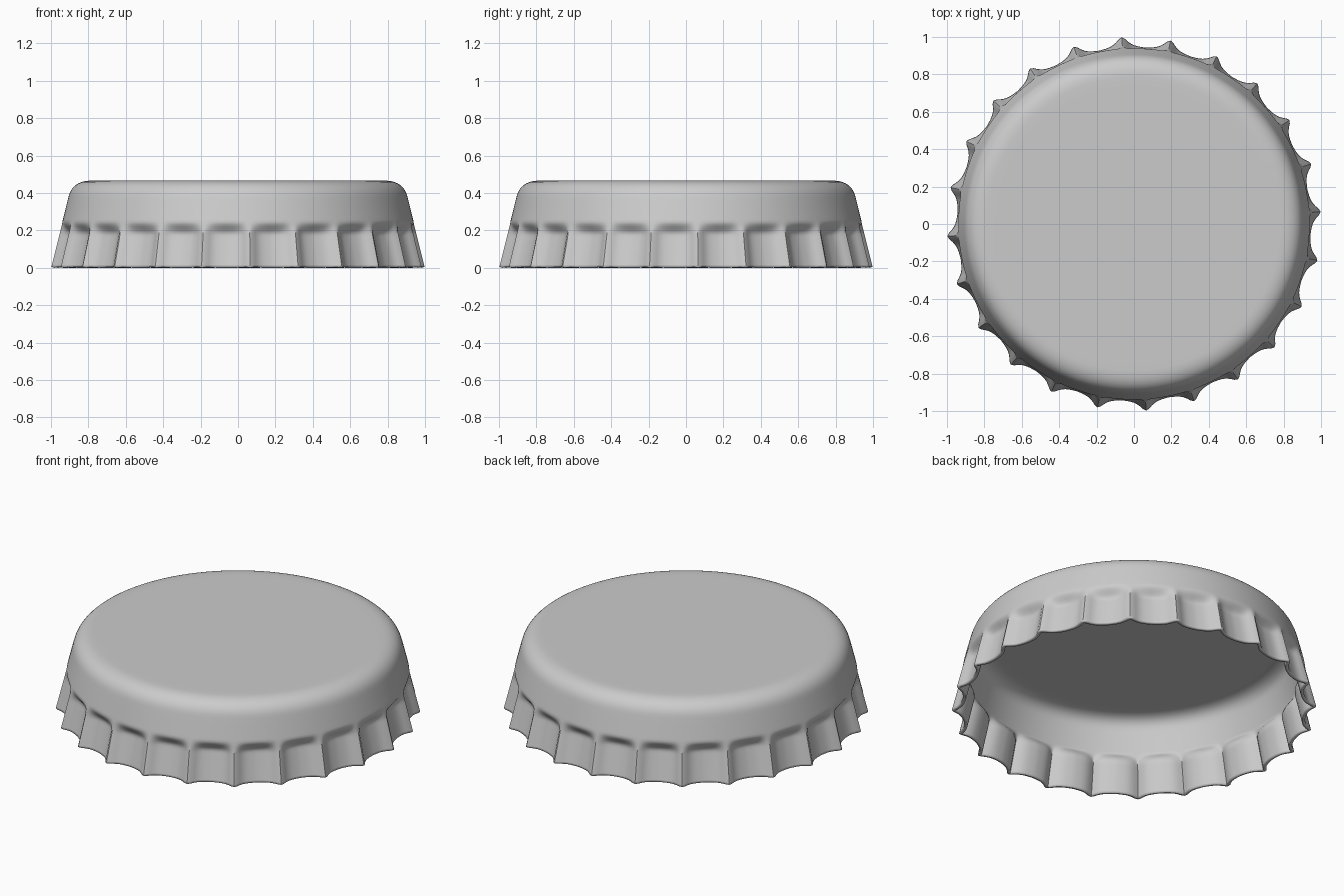
import bpy, bmesh
from math import pi, cos, sin, radians

if "Cube" in bpy.data.objects:
    bpy.data.objects.remove(bpy.data.objects["Cube"])

TEETH, SEG = 24, 16
N = TEETH * SEG
OFFSET = radians(3.75)


def smoothstep(a, b, x):
    t = max(0.0, min(1.0, (x - a) / (b - a)))
    return t * t * (3 - 2 * t)


def ridge(u):
    # 1 on a ridge, 0 in the middle of a flute; u = distance from ridge, 0..1
    f = lambda v: 1 / (1 + (v / 0.3) ** 2)
    return (f(u) - f(1)) / (1 - f(1))


# Outer profile (radius, height): sloped skirt, rounded shoulder, flat top
profile = [(1.001 - 0.25 * z, z) for z in
           [0.004 + 0.012 * i for i in range(24)] + [0.31, 0.335, 0.355]]
p0, p1, p2 = (0.907, 0.375), (0.888, 0.465), (0.785, 0.466)
for i in range(11):
    t = i / 10
    profile.append(tuple((1 - t) ** 2 * a + 2 * t * (1 - t) * b + t * t * c
                         for a, b, c in zip(p0, p1, p2)))
profile.append((0.74, 0.466))

# Skirt and shoulder rings, with flutes pressed into the lower skirt
bm = bmesh.new()
rings = []
for r, z in profile:
    press = (0.055 - 0.02 * z) * (1 - smoothstep(0.175, 0.25, z))
    ring = []
    for k in range(N):
        d = (k % SEG) / SEG
        u = min(d, 1 - d) * 2
        rr = r - press * (1 - ridge(u))
        a = OFFSET + 2 * pi * k / N
        ring.append(bm.verts.new((rr * cos(a), rr * sin(a), z)))
    rings.append(ring)
for lo, hi in zip(rings, rings[1:]):
    for k in range(N):
        j = (k + 1) % N
        bm.faces.new((lo[k], lo[j], hi[j], hi[k]))

# Flat top
bm.faces.new(rings[-1])
mesh = bpy.data.meshes.new("bottle_cap")
bm.to_mesh(mesh)
bm.free()
cap = bpy.data.objects.new("bottle_cap", mesh)
bpy.context.collection.objects.link(cap)

# Thin sheet metal
sheet = cap.modifiers.new("sheet", 'SOLIDIFY')
sheet.thickness = 0.018
sheet.offset = -1

bpy.context.view_layer.objects.active = cap
cap.select_set(True)
bpy.ops.object.shade_smooth_by_angle(angle=radians(50))
